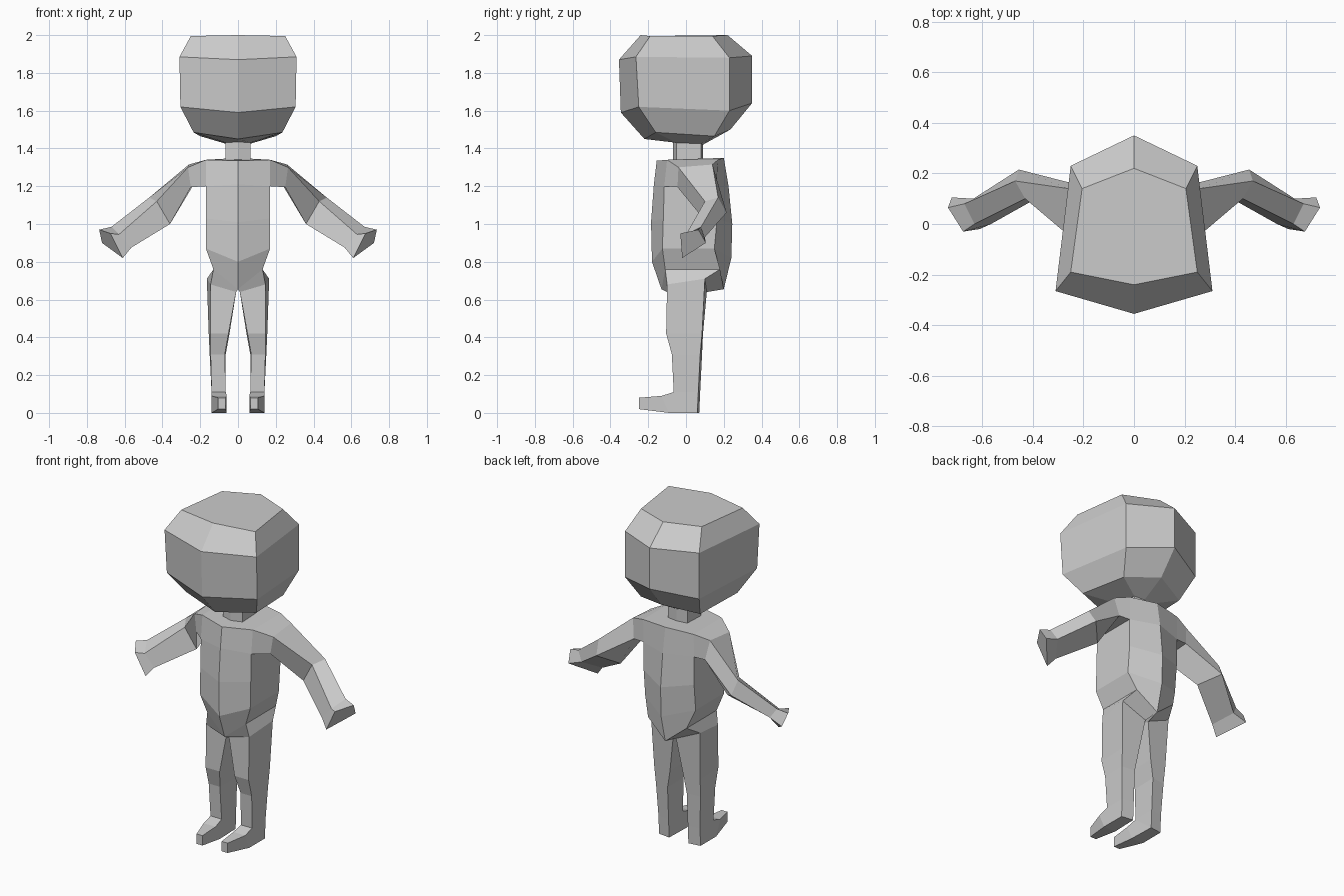
import bpy, bmesh

grey = bpy.data.materials.new("plain_grey")
grey.diffuse_color = (0.6, 0.6, 0.6, 1)


def loft(name, rings, cap_start=False, cap_end=False, skip=()):
    """Skin a list of point rings; skip holds (row, column) faces left open."""
    bm = bmesh.new()
    rows = [[bm.verts.new(p) for p in r] for r in rings]
    n = len(rows[0])
    for i in range(len(rows) - 1):
        for j in range(n):
            if (i, j) not in skip:
                k = (j + 1) % n
                bm.faces.new((rows[i][j], rows[i][k], rows[i + 1][k], rows[i + 1][j]))
    if cap_start:
        bm.faces.new(rows[0])
    if cap_end:
        bm.faces.new(rows[-1])
    bmesh.ops.recalc_face_normals(bm, faces=bm.faces)
    me = bpy.data.meshes.new(name)
    bm.to_mesh(me)
    bm.free()
    me.materials.append(grey)
    ob = bpy.data.objects.new(name, me)
    bpy.context.collection.objects.link(ob)
    return ob


def hexring(front, fcorner, bcorner, back):
    """Six-sided symmetric ring: centre points (y, z), corners (x, y, z)."""
    flip = lambda p: (-p[0], p[1], p[2])
    return [(0, *front), fcorner, bcorner, (0, *back), flip(bcorner), flip(fcorner)]


# Head, closing in on the neck
neck_top = hexring((-.07, 1.435), (.065, -.05, 1.43), (.065, .08, 1.425), (.09, 1.42))
loft("head", [
    hexring((-.24, 2.0), (.25, -.19, 1.995), (.205, .14, 1.995), (.22, 2.0)),
    hexring((-.355, 1.87), (.31, -.265, 1.885), (.25, .23, 1.88), (.35, 1.89)),
    hexring((-.345, 1.59), (.305, -.25, 1.62), (.25, .23, 1.60), (.35, 1.64)),
    hexring((-.22, 1.45), (.235, -.16, 1.485), (.2, .15, 1.465), (.235, 1.50)),
    neck_top], cap_start=True)

# Neck
loft("neck", [neck_top,
              hexring((-.07, 1.33), (.065, -.05, 1.33), (.065, .08, 1.33), (.09, 1.33))])

# Torso, open where arms and legs join
loft("torso", [
    hexring((-.155, 1.335), (.17, -.10, 1.34), (.17, .17, 1.34), (.2, 1.35)),
    hexring((-.17, 1.21), (.17, -.115, 1.2), (.17, .165, 1.2), (.225, 1.2)),
    hexring((-.185, 1.01), (.17, -.12, 1.03), (.17, .165, 1.03), (.245, 1.0)),
    hexring((-.18, .80), (.17, -.125, .87), (.17, .15, .87), (.24, .82)),
    hexring((-.13, .655), (.13, -.11, .76), (.13, .18, .76), (.2, .655))],
    cap_start=True, skip={(0, 1), (0, 4)})

# Arm rings: front top, back top, back bottom, front bottom
arm = [
    [(.17, -.10, 1.34), (.17, .17, 1.34), (.17, .165, 1.2), (.17, -.115, 1.2)],
    [(.265, -.04, 1.30), (.26, .14, 1.315), (.24, .16, 1.2), (.25, -.045, 1.195)],
    [(.43, .10, 1.12), (.47, .17, 1.14), (.455, .215, 1.06), (.36, .115, 1.0)],
    [(.63, .0, .945), (.67, .08, .985), (.635, .1, .93), (.565, .0, .875)],
    [(.675, -.03, .95), (.735, .065, .97), (.72, .105, .90), (.61, -.02, .82)],
]
# Leg rings: front outer, back outer, back inner, front inner
leg = [
    [(.13, -.11, .76), (.13, .18, .76), (0, .2, .655), (0, -.13, .655)],
    [(.145, -.10, .68), (.165, .10, .71), (.01, .11, .64), (.01, -.10, .64)],
    [(.145, -.105, .42), (.155, .085, .42), (.045, .09, .42), (.05, -.105, .42)],
    [(.145, -.075, .31), (.15, .075, .31), (.065, .085, .31), (.07, -.075, .31)],
    [(.14, -.065, .11), (.14, .065, .11), (.065, .075, .11), (.065, -.065, .11)],
    [(.14, -.07, .08), (.14, .06, .0), (.065, .07, .0), (.065, -.07, .08)],
]
# Foot rings from heel to toe: top outer, top inner, bottom inner, bottom outer
foot = [
    [(.14, -.065, .11), (.065, -.065, .11), (.065, .07, 0), (.14, .06, 0)],
    [(.14, -.13, .09), (.06, -.13, .09), (.06, -.09, .0), (.14, -.09, .0)],
    [(.105, -.25, .08), (.065, -.25, .08), (.065, -.25, .02), (.105, -.25, .02)],
]
# Ankle sides meet the foot in a wedge
leg[5] = [leg[4][0], leg[5][1], leg[5][2], leg[4][3]]

for side, s in (("right", 1), ("left", -1)):
    turn = lambda rings: [[(s * x, y, z) for x, y, z in r] for r in rings]
    loft(side + "_arm", turn(arm), cap_end=True)
    loft(side + "_leg", turn(leg))
    loft(side + "_foot", turn(foot), cap_end=True)

# Drop the collapsed faces at the ankles
for ob in bpy.context.collection.objects:
    bm = bmesh.new()
    bm.from_mesh(ob.data)
    bmesh.ops.remove_doubles(bm, verts=bm.verts, dist=0.0005)
    bmesh.ops.recalc_face_normals(bm, faces=bm.faces)
    bm.to_mesh(ob.data)
    bm.free()
